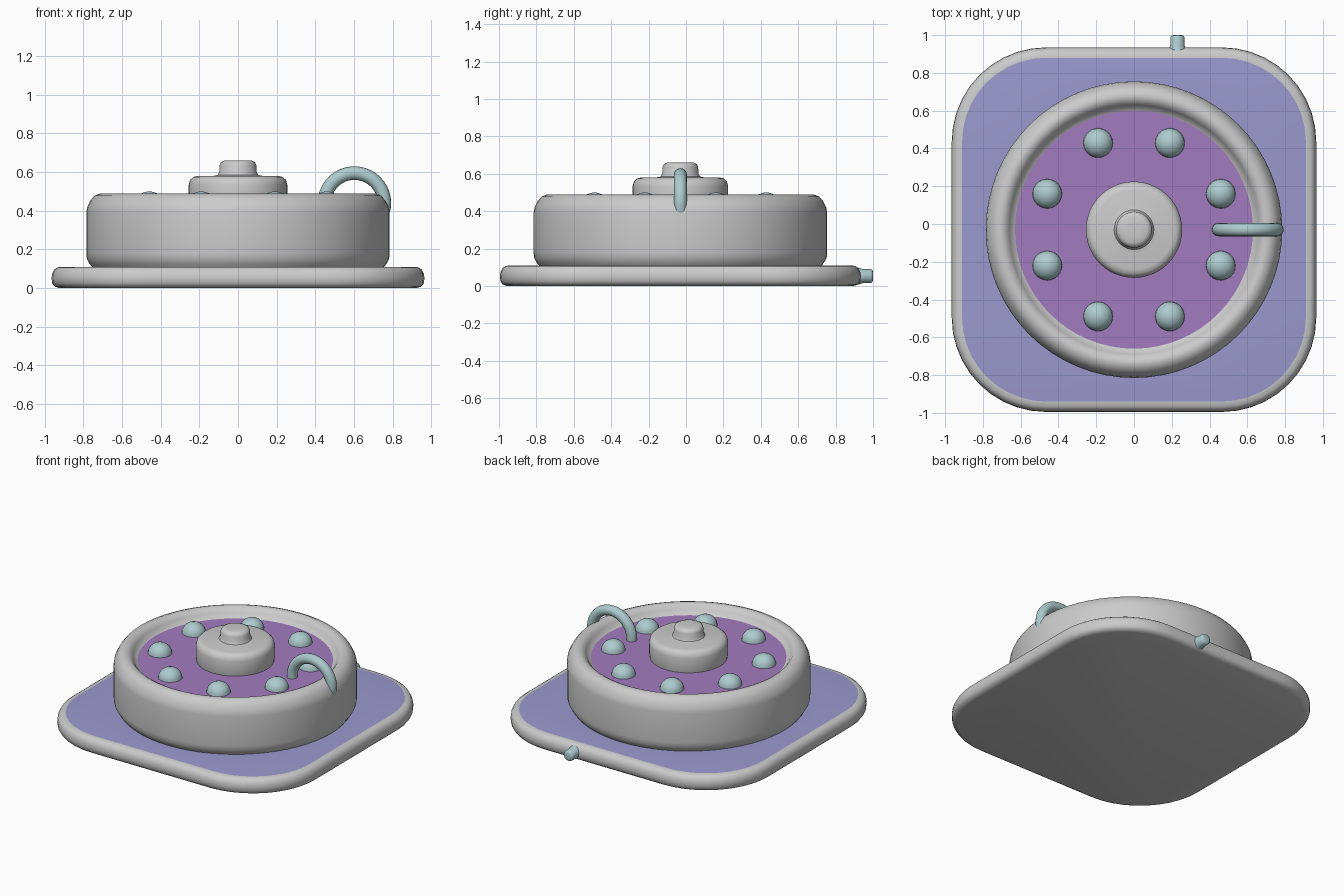
import bpy, bmesh, math
from mathutils import Matrix, Vector

if "Cube" in bpy.data.objects:
    bpy.data.objects.remove(bpy.data.objects["Cube"])

CY = -0.03          # centre of the plate and drum in y
FLOOR = 0.43        # recessed floor of the drum


def material(name, rgb):
    m = bpy.data.materials.new(name)
    m.diffuse_color = (*rgb, 1)
    m.use_nodes = True
    m.node_tree.nodes["Principled BSDF"].inputs["Base Color"].default_value = m.diffuse_color
    return m


BLUE = material("blue", (0.33, 0.32, 0.62))
PURPLE = material("purple", (0.36, 0.2, 0.52))
TEAL = material("teal", (0.42, 0.6, 0.62))


def loft(name, rings, cap_start=False, cap_end=False, mats=(), pick=None, matrix=None, angle=50):
    """Skin a list of equal-length point rings."""
    bm = bmesh.new()
    vs = [[bm.verts.new(p) for p in ring] for ring in rings]
    n = len(vs[0])
    for k, (a, b) in enumerate(zip(vs, vs[1:])):
        for i in range(n):
            j = (i + 1) % n
            f = bm.faces.new((a[i], a[j], b[j], b[i]))
            f.material_index = pick(k) if pick else 0
    if cap_start:
        bm.faces.new(vs[0][::-1])
    if cap_end:
        bm.faces.new(vs[-1])
    if matrix:
        bm.transform(matrix)
    me = bpy.data.meshes.new(name)
    bm.to_mesh(me)
    bm.free()
    ob = bpy.data.objects.new(name, me)
    bpy.context.collection.objects.link(ob)
    for m in mats:
        me.materials.append(m)
    bpy.ops.object.select_all(action='DESELECT')
    ob.select_set(True)
    bpy.context.view_layer.objects.active = ob
    bpy.ops.object.shade_smooth_by_angle(angle=math.radians(angle))
    return ob


def lathe(name, profile, sides=64, **kw):
    rings = [[(r * math.cos(t), r * math.sin(t), z)
              for t in (2 * math.pi * i / sides for i in range(sides))] for r, z in profile]
    kw.setdefault("matrix", Matrix.Translation((0, CY, 0)))
    return loft(name, rings, **kw)


def rounded_square(inset, z, c=0.465, radius=0.5, arc=10, side=8):
    pts = []
    for q in range(4):
        rot = Matrix.Rotation(q * math.pi / 2, 3, 'Z')
        r = radius - inset
        corner = [Vector((c + r * math.cos(t), c + r * math.sin(t), z))
                  for t in (math.pi / 2 * i / arc for i in range(arc + 1))]
        edge = [Vector((c - 2 * c * i / side, c + r, z)) for i in range(1, side)]
        pts += [rot @ p for p in corner + edge]
    return pts


# Base plate, its top running in to the foot of the drum
plate = [rounded_square(i, z) for i, z in
         ((0.04, 0), (0.015, 0.008), (0.003, 0.025), (0, 0.05), (0.003, 0.075),
          (0.014, 0.096), (0.03, 0.107), (0.055, 0.11))]
foot = []
for p in plate[-1]:
    d = Vector((p.x, p.y, 0)).normalized() * 0.755
    foot.append(Vector((d.x, d.y, 0.11)))
plate.append(foot)
grey = material("grey", (0.6, 0.6, 0.6))
loft("base_plate", plate, cap_start=True, mats=(grey, BLUE),
     pick=lambda k: int(k == len(plate) - 2), matrix=Matrix.Translation((0, CY, 0)))

# Drum wall and rolled rim
lathe("drum", [(0.755, 0.108), (0.768, 0.125), (0.782, 0.15), (0.785, 0.18), (0.785, 0.39),
               (0.78, 0.42), (0.762, 0.455), (0.742, 0.478), (0.715, 0.489), (0.695, 0.488),
               (0.675, 0.478), (0.66, 0.46), (0.648, 0.44), (0.63, FLOOR)])

# Recessed floor
lathe("drum_floor", [(0.63, FLOOR), (0.45, FLOOR), (0.24, FLOOR)], mats=(PURPLE,))

# Stepped hub with knob
lathe("hub", [(0.25, FLOOR), (0.255, 0.46), (0.255, 0.535), (0.248, 0.56), (0.232, 0.575),
              (0.21, 0.58), (0.13, 0.58), (0.105, 0.585), (0.097, 0.60), (0.095, 0.635),
              (0.088, 0.652), (0.07, 0.66), (0.03, 0.661)], sides=48, cap_end=True)

# Ring of eight domed studs
dome = [(0.078 * math.cos(a), 0.07 * math.sin(a)) for a in
        (math.radians(d) for d in (0, 15, 30, 45, 60, 75, 86))]
for i in range(8):
    t = math.radians(22.5 + 45 * i)
    lathe(f"stud_{i + 1}", dome, sides=24, cap_end=True, mats=(TEAL,),
          matrix=Matrix.Translation((0.497 * math.cos(t), CY + 0.497 * math.sin(t), FLOOR)))

# Arched handle hooked over the rim
rings = []
for i in range(25):
    t = math.radians(190 - 205 * i / 24)
    out = Vector((math.cos(t), 0, math.sin(t)))
    centre = Vector((0.6025, CY, 0.44)) + out * 0.155
    rings.append([centre + 0.035 * (math.cos(a) * out + math.sin(a) * Vector((0, 1, 0)))
                  for a in (2 * math.pi * k / 16 for k in range(16))])
loft("handle", [r[::-1] for r in rings], cap_start=True, cap_end=True, mats=(TEAL,))

# Small peg on the back edge
lathe("back_peg", [(0.05, -0.03), (0.043, 0.0), (0.038, 0.015), (0.038, 0.058), (0.032, 0.067),
                   (0.02, 0.07)], sides=20, cap_end=True, mats=(TEAL,),
      matrix=Matrix.Translation((0.23, 0.93, 0.053)) @ Matrix.Rotation(-math.pi / 2, 4, 'X'))
